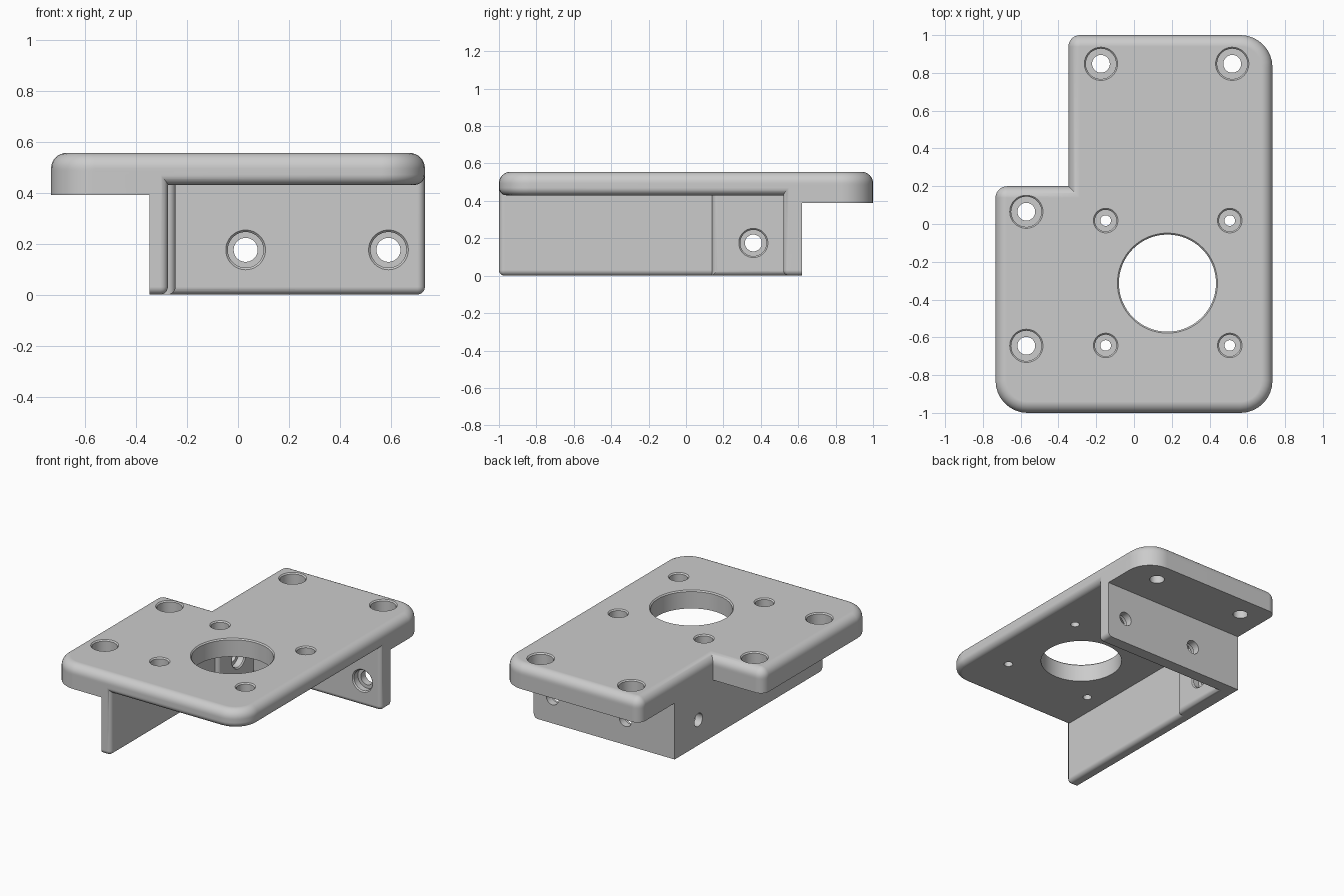
import bpy, bmesh, math
from mathutils import Vector

cube = bpy.data.objects.get("Cube")
if cube:
    bpy.data.objects.remove(cube, do_unlink=True)

STEPS = 8
TOP, UNDER, FLANGE = 0.555, 0.43, 0.39
X, WALL = 0.733, -0.347          # half width, outer face of the side wall


def finish(bm, name):
    bmesh.ops.recalc_face_normals(bm, faces=bm.faces)
    mesh = bpy.data.meshes.new(name)
    bm.to_mesh(mesh)
    bm.free()
    obj = bpy.data.objects.new(name, mesh)
    bpy.context.collection.objects.link(obj)
    return obj


def loft(name, rings):
    """Skin a stack of equal rings and cap both ends."""
    bm = bmesh.new()
    loops = [[bm.verts.new(p) for p in ring] for ring in rings]
    n = len(loops[0])
    for a, b in zip(loops, loops[1:]):
        for i in range(n):
            j = (i + 1) % n
            bm.faces.new((a[i], a[j], b[j], b[i]))
    bm.faces.new(loops[0][::-1])
    bm.faces.new(loops[-1])
    return finish(bm, name)


# Plate outline: corner, inward direction, corner radius (zero is the notch)
CORNERS = [(-X, -1, 1, 1, 0.17), (X, -1, -1, 1, 0.17), (X, 1, -1, -1, 0.17),
           (WALL, 1, 1, -1, 0.061), (WALL, 0.2, 1, -1, 0), (-X, 0.2, 1, -1, 0.061)]


def outline(inset, z):
    pts = []
    for x, y, sx, sy, r in CORNERS:
        if r == 0:
            pts.append((x + sx * inset, y + sy * inset, z))
            continue
        mid = math.atan2(-sy, -sx)
        for i in range(STEPS + 1):
            a = mid + (i / STEPS - 0.5) * math.pi / 2
            pts.append((x + sx * r + (r - inset) * math.cos(a),
                        y + sy * r + (r - inset) * math.sin(a), z))
    return pts


def rounded(radius, z, sign):
    """Rings of a quarter-round edge, from the cap at z to the side."""
    rings = []
    for i in range(STEPS + 1):
        a = i / STEPS * math.pi / 2
        rings.append(outline(radius * (1 - math.sin(a)), z + sign * radius * (1 - math.cos(a))))
    return rings


def box(name, lo, hi, rounds=(), radius=0.03):
    """Box whose edges named by pairs of sides, such as 'x+ z-', are rounded."""
    bm = bmesh.new()
    bmesh.ops.create_cube(bm, size=1)
    for v in bm.verts:
        v.co = [hi[k] if v.co[k] > 0 else lo[k] for k in range(3)]

    def on_side(v, side):
        k = "xyz".index(side[0])
        return abs(v.co[k] - (hi if side[1] == "+" else lo)[k]) < 1e-5

    edges = [e for e in bm.edges if any(
        all(on_side(v, s) for v in e.verts for s in pair.split()) for pair in rounds)]
    if edges:
        bmesh.ops.bevel(bm, geom=edges, offset=radius, segments=6, profile=0.5, affect='EDGES')
    return finish(bm, name)


def combine(target, tool, operation):
    mod = target.modifiers.new("combine", 'BOOLEAN')
    mod.operation, mod.solver, mod.object = operation, 'EXACT', tool
    bpy.context.view_layer.objects.active = target
    bpy.ops.object.modifier_apply(modifier=mod.name)
    bpy.data.objects.remove(tool, do_unlink=True)


def hole(origin, axis, bore, sink=0, depth=0.0, length=0.2):
    """Cut a bore, with a counterbore if sink is given, and a softened rim."""
    rim = sink or bore
    profile = [(bore, -length)]
    if sink:
        profile += [(bore, -depth), (sink, -depth)]
    profile += [(rim, -0.008), (rim + 0.008, 0), (rim + 0.008, 0.02)]
    turn = Vector((0, 0, 1)).rotation_difference(Vector(axis))
    n = 64
    rings = [[Vector(origin) + turn @ Vector((r * math.cos(2 * math.pi * i / n),
                                              r * math.sin(2 * math.pi * i / n), h))
              for i in range(n)] for r, h in profile]
    combine(bracket, loft("hole_cutter", rings), 'DIFFERENCE')


# Top plate, rounded above and below
bracket = loft("motor_bracket", rounded(0.04, UNDER, 1) + rounded(0.06, TOP, -1)[::-1])

# Thicker mounting flanges outside the walls
flanges = loft("flanges", [outline(0, FLANGE), outline(0, 0.485)])
combine(flanges, box("flange_cutter", (-0.3, -2, 0), (2, 0.55, 1)), 'DIFFERENCE')
combine(bracket, flanges, 'UNION')

# Side wall, its thicker pad, and back wall
combine(bracket, box("side_wall", (WALL, -1, 0), (-0.275, 0.6, 0.47),
                     ("x+ z-", "x+ y-", "y- z-")), 'UNION')
combine(bracket, box("side_pad", (-0.33, 0.14, 0), (-0.245, 0.6, 0.46),
                     ("x+ z-", "x+ y-")), 'UNION')
combine(bracket, box("back_wall", (WALL, 0.52, 0), (X, 0.62, 0.47),
                     ("y- z-", "x+ y-", "x+ z-")), 'UNION')

# Motor opening and its four screw holes
hole((0.177, -0.313, TOP), (0, 0, 1), 0.257)
for x in (-0.15, 0.507):
    for y in (0.018, -0.643):
        hole((x, y, TOP), (0, 0, 1), 0.028, 0.057, 0.06)

# Counterbored mounting holes in the flanges
for x, y in ((-0.57, 0.065), (-0.57, -0.645), (-0.175, 0.848), (0.52, 0.848)):
    hole((x, y, TOP), (0, 0, 1), 0.047, 0.08, 0.08)

# Counterbored holes in the walls
for x in (0.03, 0.59):
    hole((x, 0.52, 0.175), (0, -1, 0), 0.047, 0.07, 0.05)
hole((-0.245, 0.36, 0.175), (1, 0, 0), 0.045, 0.07, 0.05)

# Single grey material
grey = bpy.data.materials.new("plain_grey")
grey.use_nodes = True
colour = (0.6, 0.6, 0.6, 1)
grey.diffuse_color = colour
grey.node_tree.nodes["Principled BSDF"].inputs["Base Color"].default_value = colour
bracket.data.materials.clear()
bracket.data.materials.append(grey)
for face in bracket.data.polygons:
    face.material_index = 0

# Smooth rounds with crisp edges
bpy.ops.object.select_all(action='DESELECT')
bracket.select_set(True)
bpy.context.view_layer.objects.active = bracket
bpy.ops.object.shade_smooth_by_angle(angle=math.radians(30))
weighted = bracket.modifiers.new("weighted_normals", 'WEIGHTED_NORMAL')
weighted.keep_sharp = True
